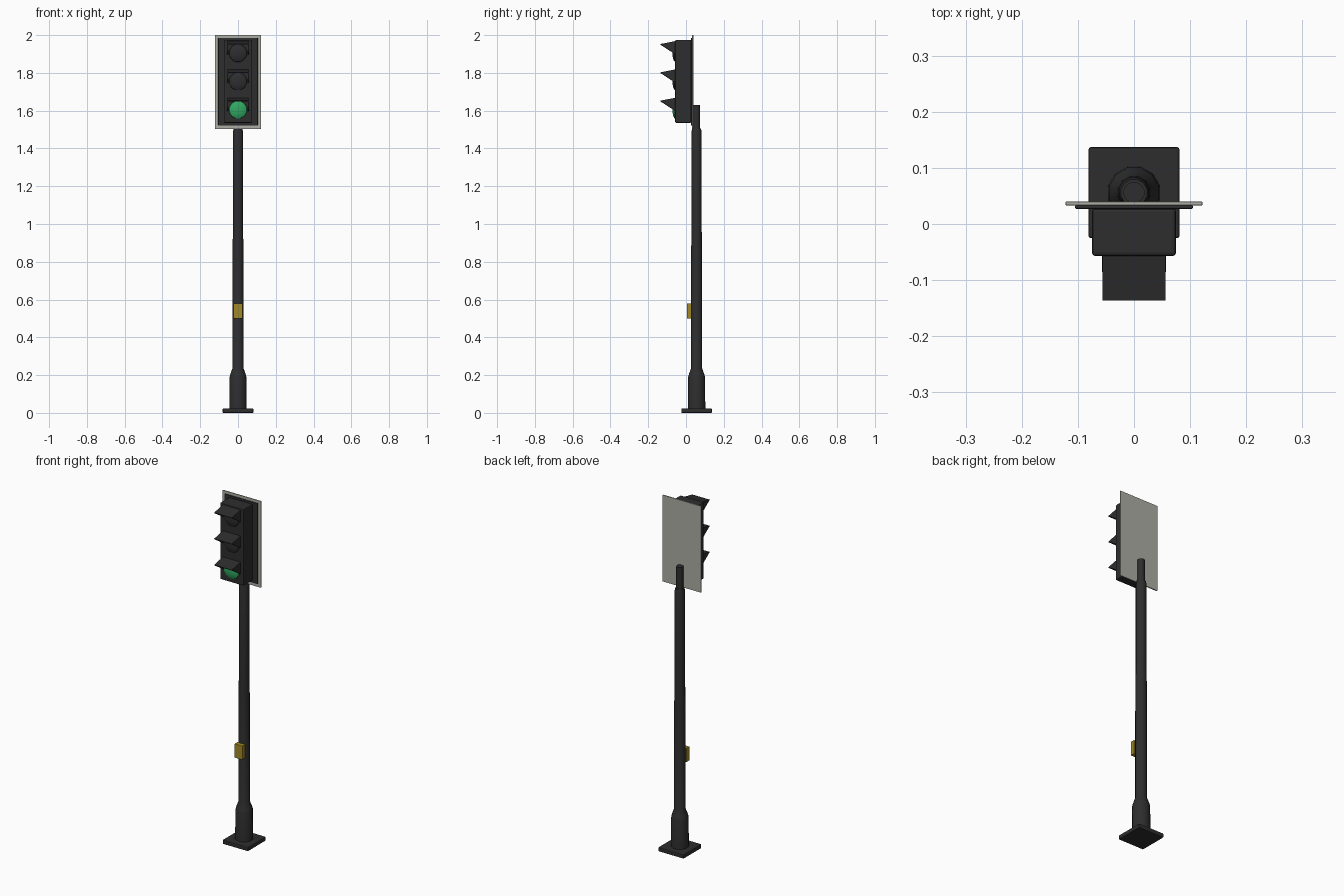
import bpy, bmesh, math
from mathutils import Matrix

old = bpy.data.objects.get("Cube")
if old:
    bpy.data.objects.remove(old)


def material(name, rgb):
    m = bpy.data.materials.new(name)
    m.use_nodes = True
    m.diffuse_color = (*rgb, 1)
    m.node_tree.nodes["Principled BSDF"].inputs["Base Color"].default_value = (*rgb, 1)
    return m


black = material("black paint", (0.027, 0.027, 0.027))
grey = material("pale grey border", (0.42, 0.42, 0.38))
green = material("green lens", (0.03, 0.40, 0.12))
yellow = material("yellow button box", (0.36, 0.25, 0.02))


def finish(bm, name, mat, smooth=False):
    bmesh.ops.recalc_face_normals(bm, faces=bm.faces)
    mesh = bpy.data.meshes.new(name)
    bm.to_mesh(mesh)
    bm.free()
    mesh.materials.append(mat)
    ob = bpy.data.objects.new(name, mesh)
    bpy.context.collection.objects.link(ob)
    if smooth:
        bpy.ops.object.select_all(action="DESELECT")
        ob.select_set(True)
        bpy.context.view_layer.objects.active = ob
        bpy.ops.object.shade_smooth_by_angle(angle=math.radians(40))
    return ob


def box(name, mat, xs, ys, zs, bevel=0):
    """Box from its lower and upper limits on each axis."""
    bm = bmesh.new()
    bmesh.ops.create_cube(bm, size=1)
    for v in bm.verts:
        v.co = [lo + (c + 0.5) * (hi - lo) for c, (lo, hi) in zip(v.co, (xs, ys, zs))]
    ob = finish(bm, name, mat)
    if bevel:
        mod = ob.modifiers.new("Bevel", "BEVEL")
        mod.width = bevel
        mod.segments = 2
    return ob


def turned(name, mat, profile, matrix, sides=12):
    """Capped solid turned around local z from (radius, height) pairs."""
    bm = bmesh.new()
    rings = []
    for r, z in profile:
        rings.append([bm.verts.new((r * math.cos(a), r * math.sin(a), z))
                      for a in (math.tau * (i + 0.5) / sides for i in range(sides))])
    for low, high in zip(rings, rings[1:]):
        for i in range(sides):
            j = (i + 1) % sides
            bm.faces.new((low[i], low[j], high[j], high[i]))
    bm.faces.new(rings[0])
    bm.faces.new(rings[-1])
    bm.transform(matrix)
    return finish(bm, name, mat, True)


# Foot and pole
POLE_Y = 0.056
box("base_plate", black, (-0.081, 0.081), (POLE_Y - 0.081, POLE_Y + 0.081), (0, 0.024), 0.004)
turned("pole", black,
       [(0.048, 0.02), (0.046, 0.19), (0.042, 0.205), (0.031, 0.235), (0.0295, 0.86),
        (0.0275, 1.03), (0.0275, 1.49), (0.024, 1.505), (0.019, 1.505), (0.019, 1.63)],
       Matrix.Translation((0, POLE_Y, 0)))

# Push button box
box("button_box", yellow, (-0.025, 0.025), (0.004, 0.030), (0.50, 0.58), 0.002)

# Signal head
box("border_plate", grey, (-0.122, 0.122), (0.033, 0.040), (1.503, 2.0), 0.002)
box("backing_board", black, (-0.105, 0.105), (0.027, 0.0335), (1.522, 1.985), 0.002)
box("signal_housing", black, (-0.075, 0.075), (-0.057, 0.028), (1.535, 1.975), 0.006)


def visor(name, z):
    """Open hood: sloping top sheet with a triangular cheek on each side."""
    bm = bmesh.new()
    sides = []
    for x in (-0.055, 0.055):
        back, tip, low = (bm.verts.new((x, y, z + h)) for y, h in
                          ((-0.055, 0.062), (-0.136, 0.046), (-0.055, -0.008)))
        bm.faces.new((back, tip, low))
        sides.append((back, tip))
    (b0, t0), (b1, t1) = sides
    bm.faces.new((b0, b1, t1, t0))
    ob = finish(bm, name, black)
    mod = ob.modifiers.new("Thickness", "SOLIDIFY")
    mod.thickness = 0.004
    mod.offset = 0


# Lenses bulge towards the front, with only the lowest one lit
for label, z, mat in (("top", 1.905, black), ("middle", 1.755, black), ("bottom", 1.605, green)):
    place = Matrix.Translation((0, -0.055, z)) @ Matrix.Rotation(math.pi / 2, 4, "X")
    turned(label + "_lens", mat, [(0.049, 0), (0.047, 0.006), (0.036, 0.012), (0.016, 0.016)], place)
    visor(label + "_visor", z)
